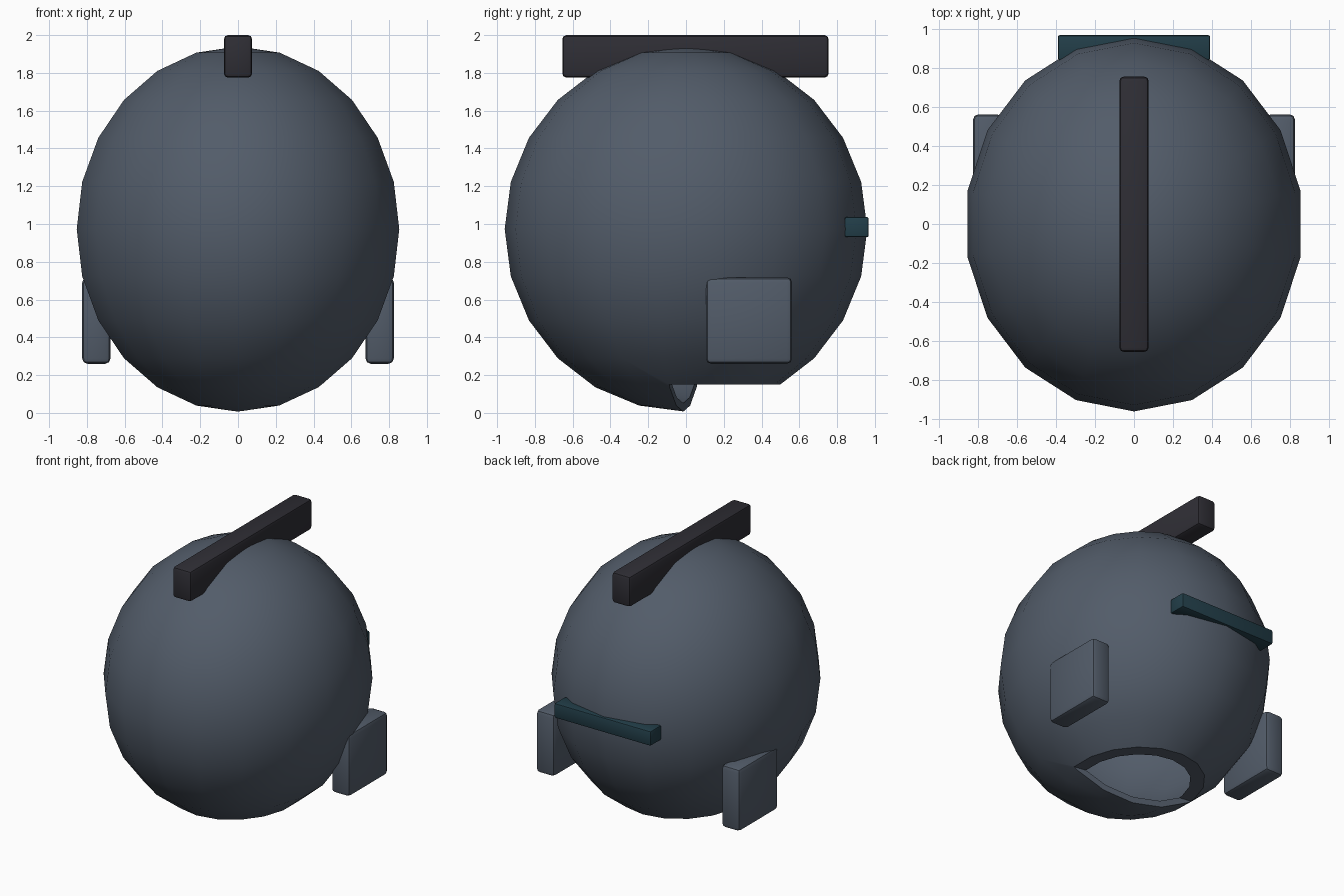
import bpy, bmesh, math
from mathutils import Matrix, Vector

if "Cube" in bpy.data.objects:
    bpy.data.objects.remove(bpy.data.objects["Cube"])


def material(name, rgb):
    m = bpy.data.materials.new(name)
    m.diffuse_color = (*rgb, 1.0)
    m.use_nodes = True
    m.node_tree.nodes["Principled BSDF"].inputs["Base Color"].default_value = m.diffuse_color
    return m


slate = material("slate grey", (0.085, 0.107, 0.142))
charcoal = material("charcoal", (0.028, 0.027, 0.035))
teal = material("dark teal", (0.016, 0.048, 0.066))


def add_object(name, bm, mat=None):
    mesh = bpy.data.meshes.new(name)
    bm.to_mesh(mesh)
    bm.free()
    ob = bpy.data.objects.new(name, mesh)
    bpy.context.collection.objects.link(ob)
    if mat:
        mesh.materials.append(mat)
    return ob


def activate(ob):
    bpy.ops.object.select_all(action='DESELECT')
    ob.select_set(True)
    bpy.context.view_layer.objects.active = ob


def finish(ob, angle=30):
    """Apply all modifiers, then smooth shade with sharp edges kept."""
    activate(ob)
    for mod in list(ob.modifiers):
        bpy.ops.object.modifier_apply(modifier=mod.name)
    bpy.ops.object.shade_smooth_by_angle(angle=math.radians(angle))


def box(name, lo, hi, mat=None, bevel=0.0):
    """Box between two corners, with optional rounded edges."""
    lo, hi = Vector(lo), Vector(hi)
    bm = bmesh.new()
    bmesh.ops.create_cube(bm, size=1)
    bmesh.ops.scale(bm, vec=hi - lo, verts=bm.verts)
    bmesh.ops.translate(bm, vec=(lo + hi) / 2, verts=bm.verts)
    ob = add_object(name, bm, mat)
    if bevel:
        mod = ob.modifiers.new("rounded", 'BEVEL')
        mod.width = bevel
        mod.segments = 2
        finish(ob)
    return ob


# Helmet shell: half circle spun into an 18-sided, 12-ring ellipsoid
bm = bmesh.new()
arc = [bm.verts.new((0, math.sin(math.pi * i / 12), math.cos(math.pi * i / 12)))
       for i in range(13)]
edges = [bm.edges.new(pair) for pair in zip(arc, arc[1:])]
bmesh.ops.spin(bm, geom=arc + edges, cent=(0, 0, 0), axis=(0, 0, 1),
               angle=2 * math.pi, steps=18)
bmesh.ops.remove_doubles(bm, verts=bm.verts, dist=1e-4)
bmesh.ops.scale(bm, vec=(0.867, 0.96, 0.967), verts=bm.verts)
bmesh.ops.translate(bm, vec=(0, 0, 0.973), verts=bm.verts)
bmesh.ops.recalc_face_normals(bm, faces=bm.faces)
shell = add_object("helmet_shell", bm, slate)
thick = shell.modifiers.new("thickness", 'SOLIDIFY')
thick.thickness = 0.045
thick.offset = -1

# Neck opening: slightly turned cutter under the rear half
cutter = box("neck_cutter", (-1, 0, -0.5), (1, 1.5, 0.15))
cutter.data.transform(Matrix.Translation((0, -0.015, 0))
                      @ Matrix.Rotation(math.radians(-9.5), 4, 'Z'))
cutter.hide_render = True
cut = shell.modifiers.new("neck_opening", 'BOOLEAN')
cut.operation = 'DIFFERENCE'
cut.solver = 'EXACT'
cut.object = cutter
finish(shell)
bpy.data.objects.remove(cutter)

# Crest along the top
box("top_crest", (-0.075, -0.655, 1.775), (0.075, 0.755, 2.0), charcoal, 0.022)

# Strip across the back
box("rear_strip", (-0.39, 0.84, 0.93), (0.39, 0.967, 1.037), teal, 0.01)

# Side pads
for side, x0, x1 in (("right", 0.675, 0.825), ("left", -0.825, -0.675)):
    box(side + "_side_pad", (x0, 0.105, 0.26), (x1, 0.562, 0.718), slate, 0.028)
